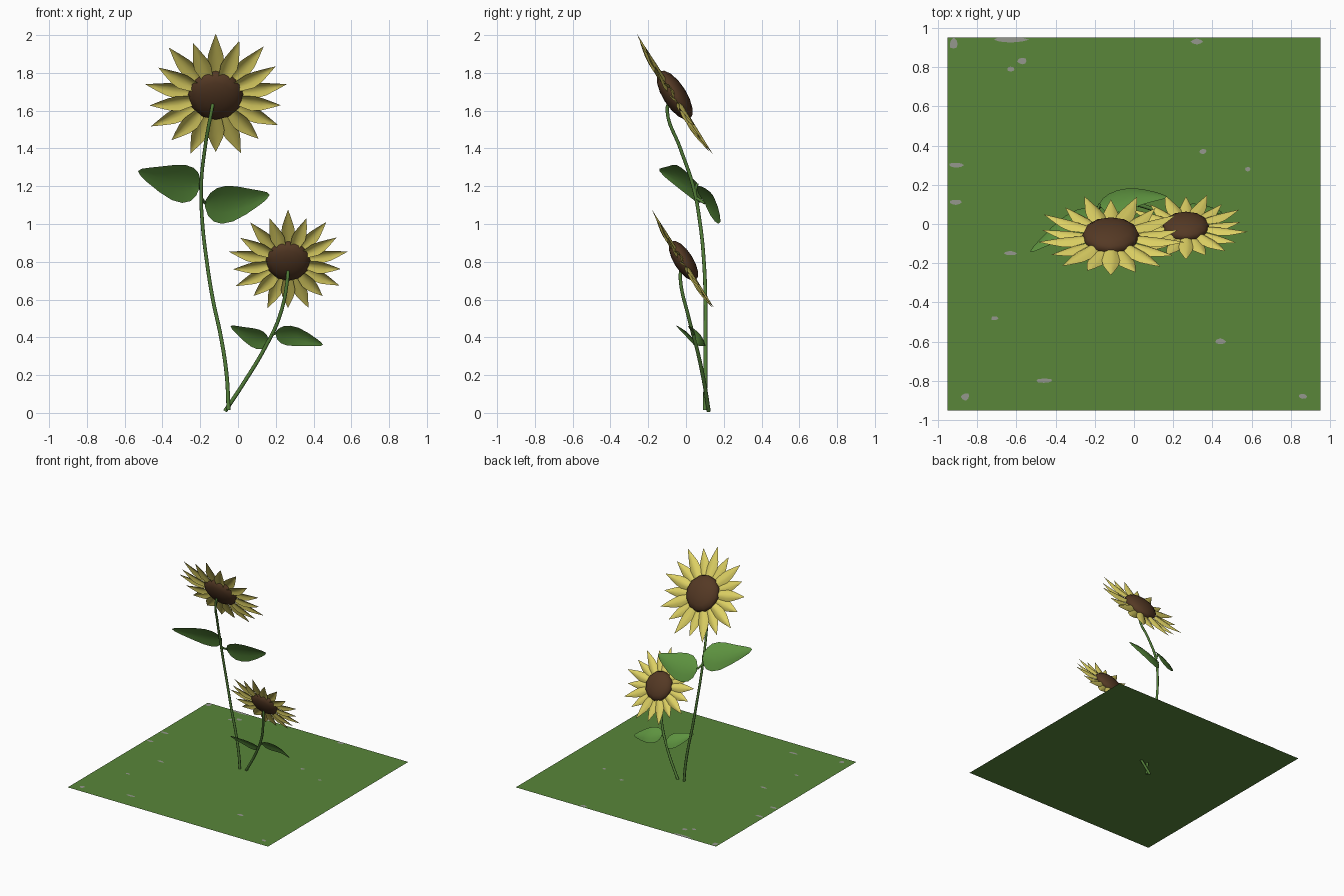
import bpy, bmesh, math, random
from mathutils import Vector, Matrix

if "Cube" in bpy.data.objects:
    bpy.data.objects.remove(bpy.data.objects["Cube"])

random.seed(4)

def material(name, rgb):
    m = bpy.data.materials.new(name)
    m.diffuse_color = (*rgb, 1)
    m.use_nodes = True
    m.node_tree.nodes["Principled BSDF"].inputs["Base Color"].default_value = m.diffuse_color
    return m

GRASS = material("grass green", (0.10, 0.24, 0.042))
STEM = material("stem green", (0.085, 0.21, 0.04))
LEAF = material("leaf green", (0.11, 0.29, 0.05))
PETAL = material("petal yellow", (0.72, 0.63, 0.125))
SEED = material("seed brown", (0.09, 0.041, 0.018))
STONE = material("stone grey", (0.30, 0.31, 0.27))

def finish(bm, name, mat, smooth=True):
    me = bpy.data.meshes.new(name)
    for f in bm.faces:
        f.smooth = smooth
    bm.to_mesh(me)
    bm.free()
    ob = bpy.data.objects.new(name, me)
    me.materials.append(mat)
    bpy.context.collection.objects.link(ob)
    return ob

def blade(bm, base, tip, side, profile, bow=(0, 0, 0), cup=0.0):
    """Cupped sheet from base to tip; profile = (position, width) pairs."""
    base, tip, side, bow = map(Vector, (base, tip, side, bow))
    normal = (tip - base).cross(side).normalized()
    rows = []
    for t, w in profile:
        mid = base.lerp(tip, t) + bow * math.sin(math.pi * t)
        rows.append([bm.verts.new(mid + side * w * s + normal * cup * w * s * s)
                     for s in (-1, -0.5, 0, 0.5, 1)])
    for a, b in zip(rows, rows[1:]):
        for i in range(4):
            bm.faces.new((a[i], b[i], b[i + 1], a[i + 1]))
    bmesh.ops.remove_doubles(bm, verts=bm.verts[:], dist=1e-5)

def tube(name, pts, r0, r1):
    cu = bpy.data.curves.new(name, 'CURVE')
    cu.dimensions = '3D'
    cu.bevel_depth = 1.0
    cu.bevel_resolution = 2
    cu.resolution_u = 6
    cu.use_fill_caps = True
    sp = cu.splines.new('BEZIER')
    sp.bezier_points.add(len(pts) - 1)
    for i, (p, q) in enumerate(zip(sp.bezier_points, pts)):
        p.co = q
        p.handle_left_type = p.handle_right_type = 'AUTO'
        p.radius = r0 + (r1 - r0) * i / (len(pts) - 1)
    ob = bpy.data.objects.new(name, cu)
    bpy.context.collection.objects.link(ob)
    cu.materials.append(STEM)

# flower heads: tilted back and up, two rings of pointed petals round a seed disc
PETAL_SHAPE = [(0, 0.45), (0.2, 0.75), (0.42, 1), (0.6, 0.85), (0.8, 0.45), (1, 0)]

def flower(prefix, centre, scale):
    frame = (Matrix.Translation(centre) @ Matrix.Rotation(math.radians(-57.7), 4, 'X')
             @ Matrix.Scale(scale, 4))
    bm = bmesh.new()
    n = 18
    for i in range(n):
        a = math.radians(90) + 2 * math.pi * i / n
        d = Vector((math.cos(a), -math.sin(a), 0))
        s = Vector((math.sin(a), math.cos(a), 0))
        layer = i % 2
        length = (0.39, 0.36)[layer] + random.uniform(-0.012, 0.008)
        z = (0.008, -0.008)[layer]
        blade(bm, d * 0.09 + Vector((0, 0, z)), d * length + Vector((0, 0, z * 0.5)),
              s * 0.046, PETAL_SHAPE, cup=-0.022)
    bm.transform(frame)
    finish(bm, prefix + "_petals", PETAL)
    bm = bmesh.new()
    bmesh.ops.create_uvsphere(bm, u_segments=12, v_segments=8, radius=1)
    bm.transform(frame @ Matrix.Diagonal((0.147, 0.15, 0.062, 1)))
    finish(bm, prefix + "_seed_disc", SEED)

flower("tall_flower", (-0.118, -0.06, 1.682), 1.0)
flower("short_flower", (0.265, -0.013, 0.805), 0.81)

# stems
tube("tall_stem", [(-0.05, 0.1, 0.015), (-0.06, 0.103, 0.2), (-0.09, 0.103, 0.4),
                   (-0.133, 0.103, 0.6), (-0.165, 0.095, 0.8), (-0.188, 0.075, 1.0),
                   (-0.195, 0.038, 1.2), (-0.175, -0.03, 1.4), (-0.14, -0.1, 1.6),
                   (-0.13, -0.09, 1.65)], 0.011, 0.009)
tube("short_stem", [(-0.068, 0.12, 0.01), (0.025, 0.098, 0.15), (0.14, 0.058, 0.34),
                    (0.22, 0.013, 0.51), (0.262, -0.03, 0.71), (0.265, -0.025, 0.78)],
     0.011, 0.009)

# leaves, each on a short stalk
LEAF_SHAPE = [(0, 0.15), (0.06, 0.6), (0.15, 0.88), (0.28, 1), (0.45, 0.93),
              (0.65, 0.68), (0.85, 0.38), (0.95, 0.2), (1, 0)]

def leaf(name, root, base, tip, side, bow, cup):
    bm = bmesh.new()
    blade(bm, base, tip, side, LEAF_SHAPE, bow, cup)
    finish(bm, name, LEAF)
    tube(name + "_stalk", [root, base], 0.009, 0.007)

leaf("tall_left_leaf", (-0.196, 0.045, 1.17), (-0.2, 0.06, 1.215), (-0.53, -0.14, 1.28),
     (0.01, -0.06, 0.1), (0, 0.03, -0.015), -0.02)
leaf("tall_right_leaf", (-0.196, 0.05, 1.14), (-0.175, 0.1, 1.11), (0.168, 0.14, 1.155),
     (0.01, -0.055, 0.1), (0, 0.03, -0.015), 0.02)
leaf("short_left_leaf", (0.15, 0.052, 0.36), (0.16, 0.045, 0.385), (-0.04, -0.05, 0.46),
     (0.005, -0.04, 0.052), (0, 0.02, -0.01), -0.015)
leaf("short_right_leaf", (0.18, 0.035, 0.415), (0.2, 0.04, 0.425), (0.45, 0.06, 0.36),
     (0.01, -0.04, 0.052), (0, 0.03, 0.015), 0.015)

# ground sheet, crossed by the stems
Z = 0.12
bm = bmesh.new()
bmesh.ops.create_grid(bm, x_segments=1, y_segments=1, size=0.95,
                      matrix=Matrix.Translation((0, 0, Z)))
finish(bm, "grass_sheet", GRASS, False)

# small bare patches: x, y, half width, half depth
PATCHES = [(-0.63, 0.94, 0.09, 0.015), (-0.92, 0.92, 0.025, 0.03), (0.32, 0.93, 0.035, 0.015),
           (-0.57, 0.83, 0.025, 0.02), (-0.63, 0.79, 0.02, 0.015), (-0.91, 0.30, 0.04, 0.012),
           (-0.91, 0.11, 0.035, 0.014), (0.35, 0.37, 0.022, 0.014), (-0.63, -0.15, 0.04, 0.012),
           (-0.71, -0.48, 0.02, 0.012), (0.44, -0.60, 0.03, 0.016), (-0.46, -0.80, 0.05, 0.012),
           (-0.86, -0.88, 0.022, 0.02), (0.86, -0.88, 0.022, 0.014), (0.58, 0.28, 0.014, 0.012)]
bm = bmesh.new()
for x, y, w, h in PATCHES:
    ring = []
    for k in range(8):
        a = k * math.pi / 4
        r = random.uniform(0.75, 1.1)
        ring.append(bm.verts.new((max(-0.95, min(0.95, x + w * r * math.cos(a))),
                                  max(-0.95, min(0.95, y + h * r * math.sin(a))), Z + 0.002)))
    bm.faces.new(ring)
finish(bm, "bare_patches", STONE, False)
